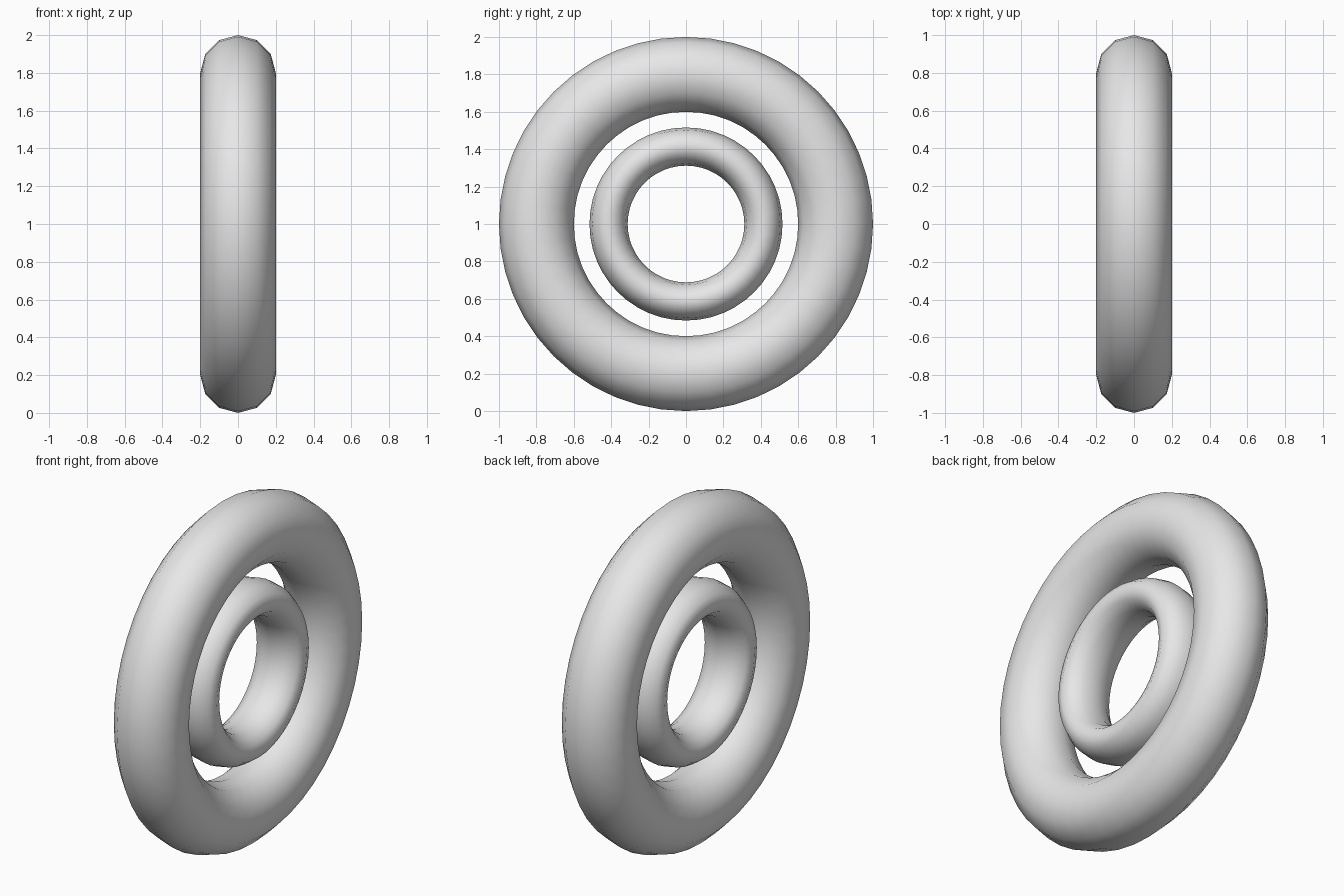
import bpy
from math import radians

cube = bpy.data.objects.get("Cube")
if cube:
    bpy.data.objects.remove(cube, do_unlink=True)

# Single plain grey for both rings
grey = bpy.data.materials.new("light_grey")
grey.use_nodes = True
colour = (0.8, 0.8, 0.8, 1.0)
grey.diffuse_color = colour
grey.node_tree.nodes["Principled BSDF"].inputs["Base Color"].default_value = colour


def ring(name, major, minor, widen=1.0):
    """Upright ring around the x axis; widen stretches the tube along x."""
    bpy.ops.mesh.primitive_torus_add(
        major_segments=48, minor_segments=12,
        major_radius=major, minor_radius=minor,
        location=(0, 0, 1), rotation=(0, radians(90), 0))
    obj = bpy.context.object
    obj.name = name
    obj.scale.z = widen
    bpy.ops.object.transform_apply(location=False, rotation=True, scale=True)
    obj.data.materials.append(grey)
    bpy.ops.object.shade_smooth()
    return obj


# Thick outer ring and slim inner ring, sharing one centre
ring("outer_ring", 0.8, 0.2)
ring("inner_ring", 0.414, 0.102, widen=1.5)
